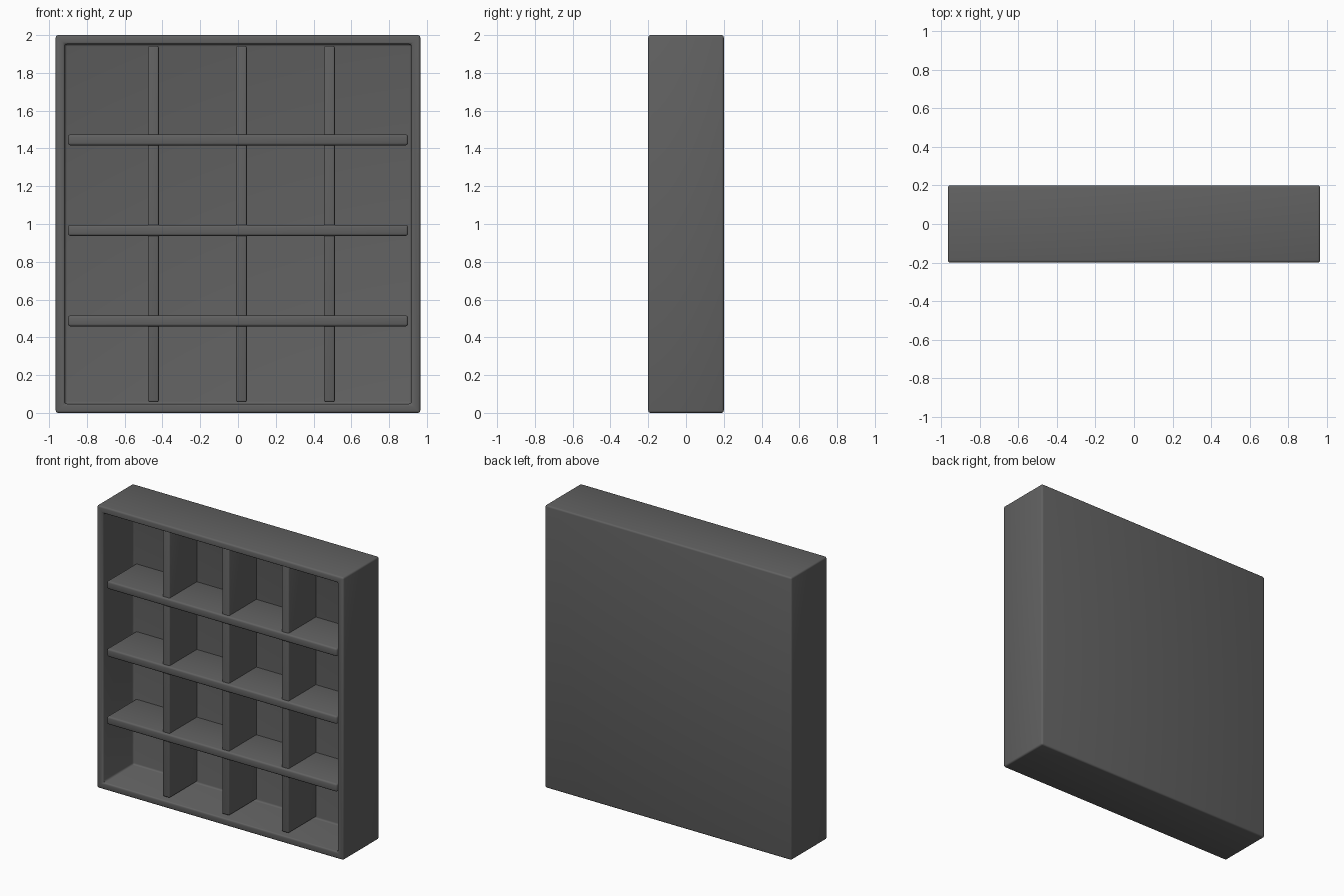
import bpy
import bmesh
from mathutils import Matrix, Vector

cube = bpy.data.objects.get("Cube")
if cube:
    bpy.data.objects.remove(cube, do_unlink=True)

grey = bpy.data.materials.new("dark grey")
grey.use_nodes = True
colour = (0.12, 0.12, 0.12, 1)
grey.diffuse_color = colour
grey.node_tree.nodes["Principled BSDF"].inputs["Base Color"].default_value = colour

HALF_W, HEIGHT, FRONT, BACK = 0.965, 2.0, -0.2, 0.2
RIM, CAVITY = 0.068, 0.34
BOARD = 0.057


def box(bm, low, high):
    low, high = Vector(low), Vector(high)
    size = Matrix.Diagonal((*(high - low), 1))
    bmesh.ops.create_cube(bm, size=1, matrix=Matrix.Translation((low + high) / 2) @ size)


def finish(name, bm, bevel):
    mesh = bpy.data.meshes.new(name)
    bm.to_mesh(mesh)
    bm.free()
    obj = bpy.data.objects.new(name, mesh)
    bpy.context.collection.objects.link(obj)
    mesh.materials.append(grey)
    mod = obj.modifiers.new("rounded edges", 'BEVEL')
    mod.width, mod.segments = bevel, 3
    mod.limit_method = 'ANGLE'
    bpy.ops.object.select_all(action='DESELECT')
    obj.select_set(True)
    bpy.context.view_layer.objects.active = obj
    bpy.ops.object.modifier_apply(modifier=mod.name)
    bpy.ops.object.shade_smooth_by_angle()


# Case: a block with its front face inset and pushed in to form the cavity
bm = bmesh.new()
box(bm, (-HALF_W, FRONT, 0), (HALF_W, BACK, HEIGHT))
bm.normal_update()
front = min(bm.faces, key=lambda f: f.calc_center_median().y)
bmesh.ops.inset_region(bm, faces=[front], thickness=RIM)
pushed = bmesh.ops.extrude_discrete_faces(bm, faces=[front])["faces"]
bmesh.ops.translate(bm, verts=pushed[0].verts, vec=(0, CAVITY, 0))
finish("case", bm, 0.012)

# Shelves: full width, set slightly behind the rim
inner, back = HALF_W - RIM + 0.003, FRONT + CAVITY + 0.01
shelf_heights = [0.487, 0.966, 1.445]
for i, z in enumerate(shelf_heights):
    bm = bmesh.new()
    box(bm, (-inner, FRONT + 0.018, z - BOARD / 2), (inner, back, z + BOARD / 2))
    finish(f"shelf_{i + 1}", bm, 0.012)

# Upright dividers: set a little behind the shelf fronts
for i, x in enumerate([-0.448, 0.018, 0.484]):
    bm = bmesh.new()
    box(bm, (x - BOARD / 2, FRONT + 0.034, RIM - 0.01),
        (x + BOARD / 2, back, HEIGHT - RIM + 0.01))
    finish(f"divider_{i + 1}", bm, 0.008)
